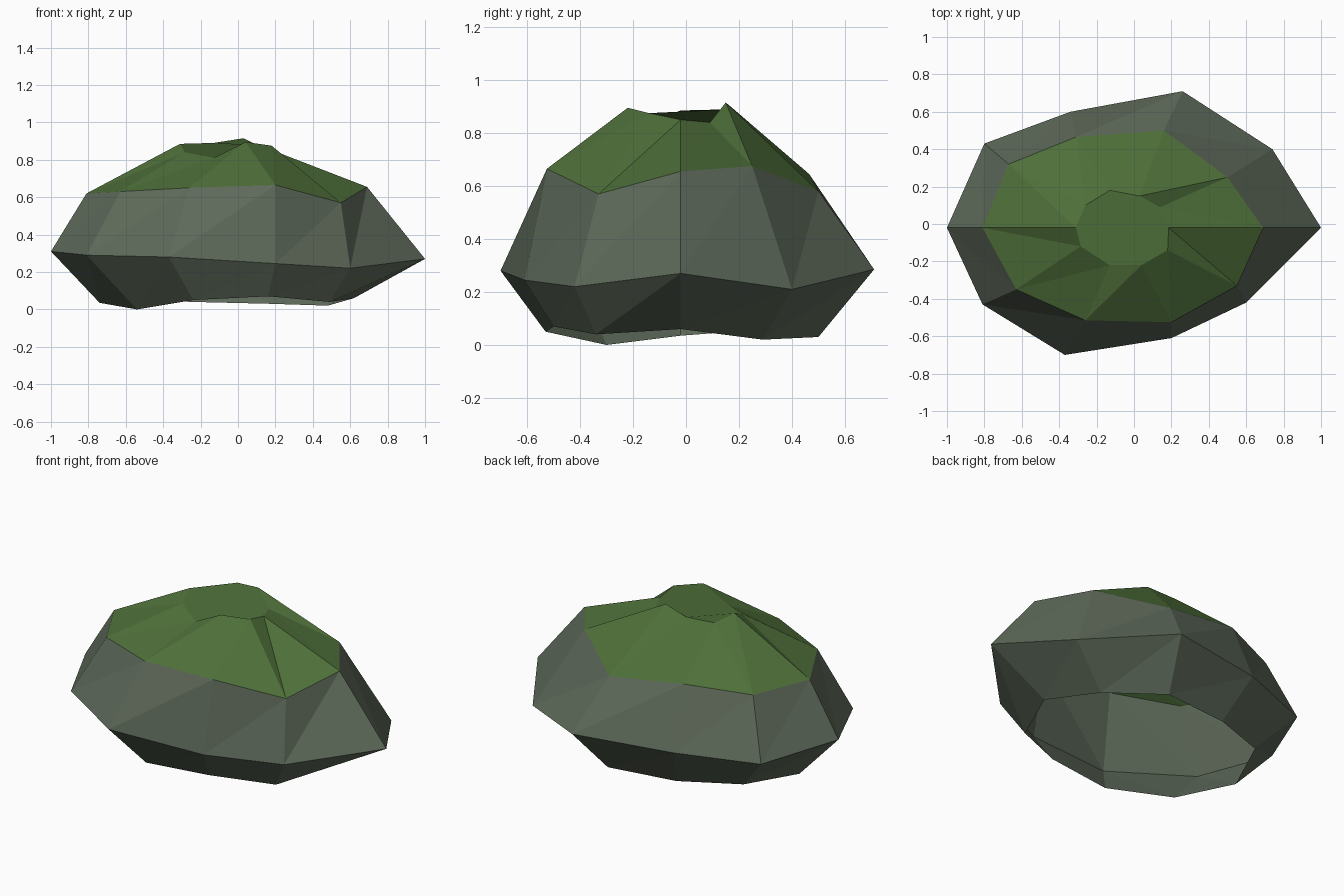
import bpy, bmesh

def material(name, rgb):
    m = bpy.data.materials.new(name)
    m.diffuse_color = (*rgb, 1)
    return m

# Cross-section rings from the ground up, ten points each, counter-clockwise
RINGS = [
    # open underside
    [(.62, -.02, .06), (.48, .29, .02), (.17, .50, .03), (-.25, .45, .04), (-.60, .31, .06),
     (-.74, -.02, .035), (-.54, -.30, 0), (-.24, -.53, .05), (.16, -.50, .07), (.49, -.34, .04)],
    # widest girth
    [(1, -.02, .27), (.74, .40, .21), (.26, .71, .285), (-.34, .60, .29), (-.80, .43, .28),
     (-1, -.02, .31), (-.81, -.43, .29), (-.37, -.70, .28), (.20, -.61, .245), (.60, -.42, .22)],
    # moss edge
    [(.69, -.02, .655), (.50, .25, .675), (.16, .50, .58), (-.31, .465, .645), (-.67, .32, .62),
     (-.81, -.02, .62), (-.63, -.35, .63), (-.26, -.515, .65), (.20, -.525, .665), (.55, -.33, .57)],
    # rim of the top
    [(.185, -.02, .85), (.14, .09, .84), (.03, .15, .915), (-.13, .18, .89), (-.26, .10, .86),
     (-.31, -.02, .885), (-.285, -.12, .84), (-.13, -.22, .81), (.04, -.22, .895), (.18, -.14, .875)],
]

# Boulder: rings bridged with triangles, moss above the moss edge
bm = bmesh.new()
rings = [[bm.verts.new(p) for p in ring] for ring in RINGS]
for level, (low, high) in enumerate(zip(rings, rings[1:])):
    for i in range(len(low)):
        j = (i + 1) % len(low)
        for tri in ((low[i], low[j], high[j]), (low[i], high[j], high[i])):
            bm.faces.new(tri).material_index = int(level == 2)
bm.faces.new(rings[-1]).material_index = 1   # top cap

mesh = bpy.data.meshes.new("mossy_boulder")
bm.to_mesh(mesh)
bm.free()
mesh.materials.append(material("grey green stone", (.112, .144, .102)))
mesh.materials.append(material("moss green", (.078, .162, .042)))
boulder = bpy.data.objects.new("mossy_boulder", mesh)
bpy.context.collection.objects.link(boulder)
